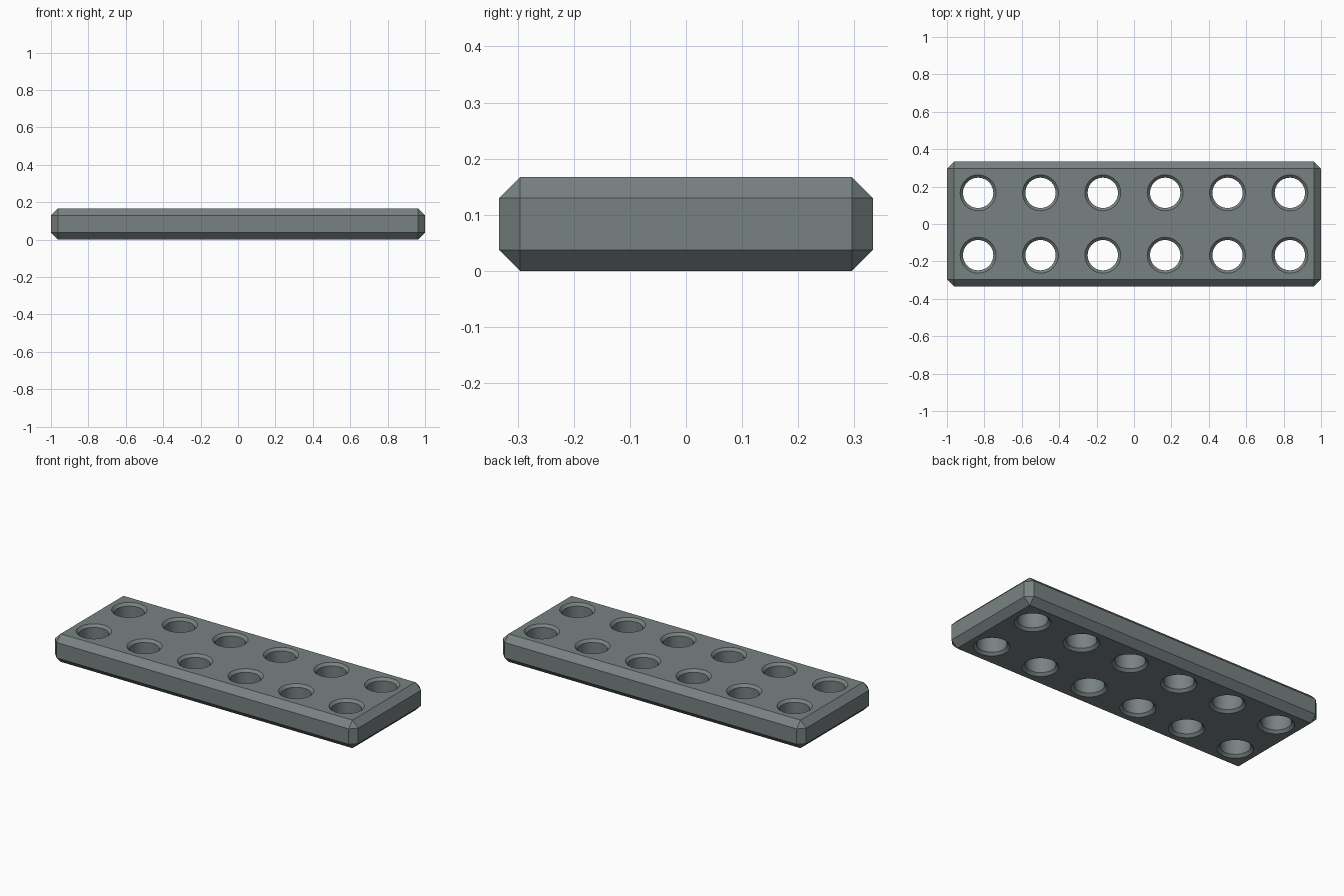
import bpy, bmesh, math

if "Cube" in bpy.data.objects:
    bpy.data.objects.remove(bpy.data.objects["Cube"])

L, W, H = 2.0, 0.667, 0.167      # plate size
CH = 0.0375                      # outer chamfer
R, LIP = 0.081, 0.015            # hole radius and countersink
SIDES = 48


def link(name, bm):
    bmesh.ops.recalc_face_normals(bm, faces=bm.faces)
    mesh = bpy.data.meshes.new(name)
    bm.to_mesh(mesh)
    bm.free()
    obj = bpy.data.objects.new(name, mesh)
    bpy.context.collection.objects.link(obj)
    return obj


# Plate: box with every edge chamfered
bm = bmesh.new()
bmesh.ops.create_cube(bm, size=1)
for v in bm.verts:
    v.co = (v.co.x * L, v.co.y * W, (v.co.z + 0.5) * H)
bmesh.ops.bevel(bm, geom=bm.edges[:], offset=CH, segments=1, affect='EDGES')
plate = link("plate", bm)

grey = bpy.data.materials.new("slate grey")
grey.diffuse_color = (0.19, 0.222, 0.222, 1)
grey.use_nodes = True
grey.node_tree.nodes["Principled BSDF"].inputs["Base Color"].default_value = grey.diffuse_color
plate.data.materials.append(grey)

# Hole cutters: round pins that widen at both faces, in a 6 x 2 grid
E = 0.02
profile = [(R + LIP + E, -E), (R, LIP), (R, H - LIP), (R + LIP + E, H + E)]
bm = bmesh.new()
for i in range(6):
    for j in range(2):
        cx, cy = (i - 2.5) / 3, (j - 0.5) / 3
        rings = [[bm.verts.new((cx + r * math.cos(2 * math.pi * k / SIDES),
                                cy + r * math.sin(2 * math.pi * k / SIDES), z))
                  for k in range(SIDES)] for r, z in profile]
        for a, b in zip(rings, rings[1:]):
            for k in range(SIDES):
                n = (k + 1) % SIDES
                bm.faces.new((a[k], a[n], b[n], b[k]))
        bm.faces.new(rings[0][::-1])
        bm.faces.new(rings[-1])
cutter = link("hole_cutter", bm)
cutter.data.materials.append(grey)
cutter.hide_render = True

# Cut the holes, then drop the cutter
mod = plate.modifiers.new("holes", 'BOOLEAN')
mod.operation = 'DIFFERENCE'
mod.solver = 'EXACT'
mod.object = cutter
bpy.context.view_layer.objects.active = plate
plate.select_set(True)
bpy.ops.object.modifier_apply(modifier=mod.name)
bpy.data.objects.remove(cutter)

# Smooth hole walls, crisp chamfers
bpy.ops.object.shade_smooth_by_angle(angle=math.radians(30))
